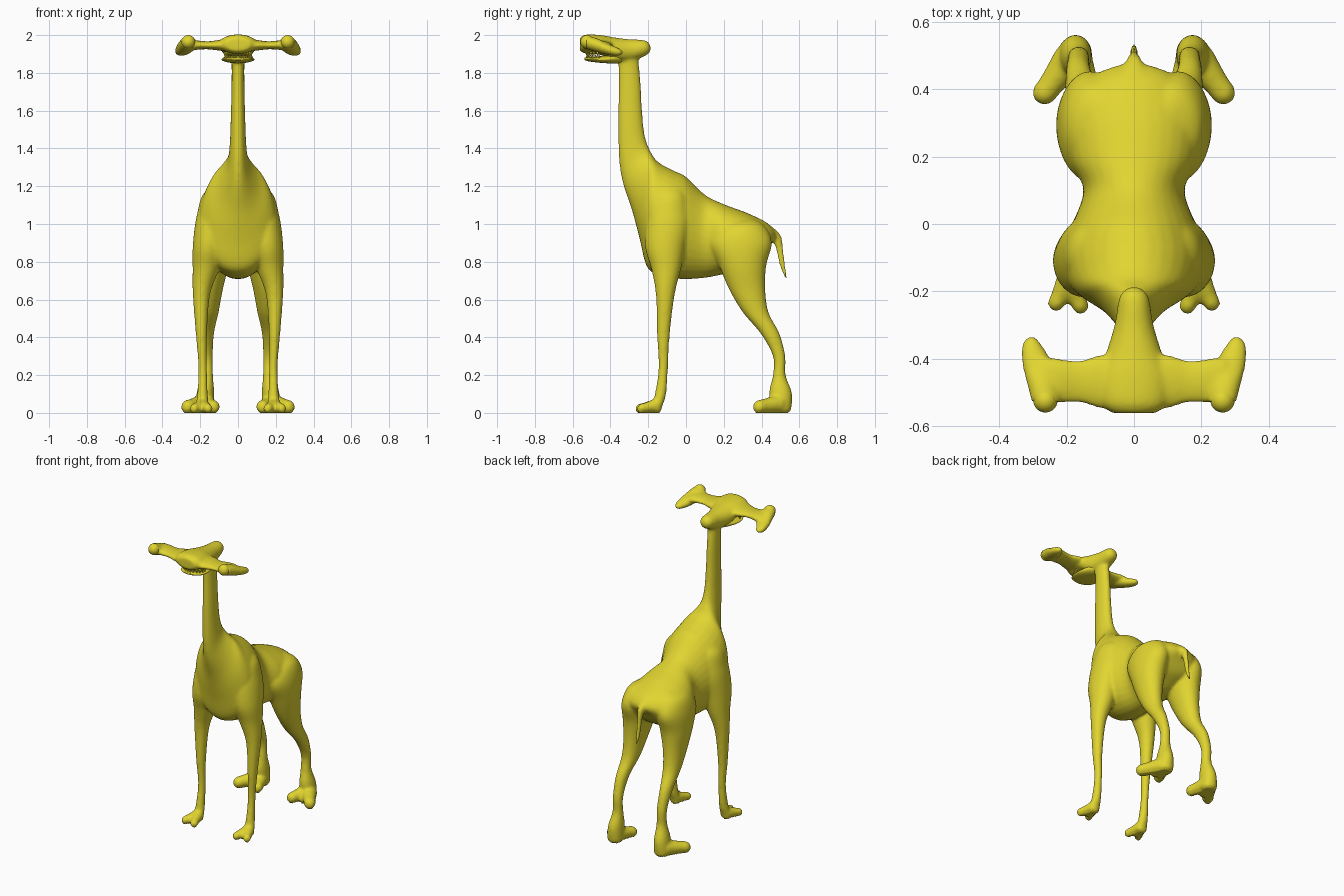
import bpy, bmesh, math
from mathutils import Vector, Matrix

skin = bpy.data.materials.new("yellow_skin")
skin.diffuse_color = (0.75, 0.66, 0.03, 1)


def spline(rings, steps=5):
    """Catmull-Rom interpolation of ring triples (centre, axis u, axis v)."""
    out, n = [], len(rings)
    for i in range(n - 1):
        quad = [rings[max(i - 1, 0)], rings[i], rings[i + 1], rings[min(i + 2, n - 1)]]
        for s in range(steps):
            t = s / steps
            w = ((-t + 2*t*t - t**3) / 2, (2 - 5*t*t + 3*t**3) / 2,
                 (t + 4*t*t - 3*t**3) / 2, (t**3 - t*t) / 2)
            out.append([sum((quad[k][j] * w[k] for k in range(4)), Vector()) for j in range(3)])
    return out + [rings[-1]]


def loft(bm, rings, mirror=False, seg=32):
    """Closed skin through elliptical rings, optionally on both sides."""
    rings = spline([[Vector(p) for p in r] for r in rings])
    for sx in ((1, -1) if mirror else (1,)):
        loops = []
        for c, u, v in rings:
            loop = []
            for k in range(seg):
                a = 2 * math.pi * k / seg
                p = c + u * math.cos(a) + v * math.sin(a)
                loop.append(bm.verts.new((p.x * sx, p.y, p.z)))
            loops.append(loop)
        for a, b in zip(loops, loops[1:]):
            for k in range(seg):
                bm.faces.new((a[k], a[(k+1) % seg], b[(k+1) % seg], b[k]))
        bm.faces.new(loops[0])
        bm.faces.new(loops[-1])


def profile(rows):
    """Rows of back y, back z, belly y, belly z, half width."""
    return [((0, (a+c)/2, (b+d)/2), (w, 0, 0), (0, (a-c)/2, (b-d)/2)) for a, b, c, d, w in rows]


def column(rows):
    """Horizontal rings: x, y, z, x radius, y radius."""
    return [((x, y, z), (rx, 0, 0), (0, ry, 0)) for x, y, z, rx, ry in rows]


def frontal(rows):
    """Rings facing y: x, y, z, x radius, z radius."""
    return [((x, y, z), (rx, 0, 0), (0, 0, rz)) for x, y, z, rx, rz in rows]


def toe(bm, start, end, r):
    """Thick at the ankle, rounded at the tip."""
    s, e = Vector(start), Vector(end)
    d = e - s
    up = Vector((0, 0, 1))
    side = d.cross(up).normalized()
    loft(bm, [(s + d*t, side*r*k, up*r*k) for t, k in
              ((-.05, .9), (.1, 1.4), (.35, 1.25), (.65, 1.05), (.85, 1), (.96, .78), (1.02, .4))], True, 20)


def finish(bm, name):
    bmesh.ops.recalc_face_normals(bm, faces=bm.faces)
    me = bpy.data.meshes.new(name)
    bm.to_mesh(me)
    bm.free()
    me.materials.append(skin)
    me.shade_smooth()
    ob = bpy.data.objects.new(name, me)
    bpy.context.collection.objects.link(ob)
    return ob


# Trunk and neck
bm = bmesh.new()
loft(bm, profile([
    (.48, .94, .44, .88, .05), (.465, .97, .40, .82, .125), (.42, 1.012, .34, .78, .178),
    (.32, 1.06, .28, .75, .203), (.20, 1.105, .18, .73, .19), (.10, 1.155, .10, .715, .15),
    (.0, 1.25, -.02, .708, .187), (-.06, 1.28, -.13, .725, .21), (-.12, 1.31, -.205, .77, .20),
    (-.16, 1.34, -.245, .92, .165), (-.18, 1.37, -.285, 1.07, .105), (-.20, 1.41, -.335, 1.22, .058),
    (-.22, 1.48, -.355, 1.35, .044), (-.232, 1.60, -.36, 1.55, .038), (-.24, 1.75, -.357, 1.74, .034),
    (-.25, 1.86, -.36, 1.86, .034), (-.25, 1.92, -.37, 1.92, .035)]))

# Skull, side bars and eye lobes
loft(bm, profile([
    (-.187, 1.945, -.187, 1.915, .015), (-.215, 1.972, -.215, 1.89, .043),
    (-.30, 1.978, -.30, 1.86, .058), (-.38, 1.988, -.38, 1.86, .082),
    (-.45, 2.0, -.45, 1.895, .10), (-.53, 2.003, -.53, 1.902, .098), (-.562, 1.985, -.562, 1.915, .065)]))
loft(bm, [((x, y, z), (0, ry, 0), (0, 0, rz)) for x, y, z, ry, rz in (
    (0, -.475, 1.945, .083, .038), (.10, -.468, 1.946, .08, .028), (.16, -.468, 1.946, .063, .021),
    (.22, -.465, 1.947, .066, .025), (.27, -.46, 1.943, .066, .028))], True)
loft(bm, frontal([
    (.262, -.53, 1.963, .042, .036), (.272, -.47, 1.946, .047, .037), (.285, -.42, 1.927, .047, .031),
    (.302, -.365, 1.912, .033, .023), (.305, -.335, 1.908, .014, .011)]), True)

# Tail
loft(bm, column([
    (0, .42, .99, .045, .03), (0, .475, .94, .025, .027), (0, .495, .87, .015, .02),
    (0, .511, .78, .013, .015), (0, .53, .712, .007, .008)]))

# Front legs
loft(bm, column([
    (.10, -.09, 1.21, .03, .05), (.115, -.09, 1.15, .075, .09), (.13, -.095, 1.06, .085, .11),
    (.143, -.10, .98, .087, .115), (.153, -.11, .87, .087, .105), (.17, -.105, .76, .07, .078),
    (.194, -.11, .62, .045, .049), (.193, -.12, .40, .029, .033), (.187, -.12, .24, .023, .025),
    (.188, -.135, .10, .028, .03), (.19, -.155, .03, .036, .028), (.19, -.155, .004, .03, .025)]), True)
for end, r in (((.241, -.254, .021), .025), ((.195, -.235, .02), .019), ((.152, -.264, .021), .025)):
    toe(bm, (.19, -.155, .04), end, r)

# Hind legs
loft(bm, column([
    (.09, .30, 1.03, .03, .05), (.11, .295, .99, .085, .12), (.13, .29, .90, .097, .165),
    (.14, .30, .78, .09, .125), (.148, .325, .65, .067, .095), (.155, .37, .53, .052, .068),
    (.165, .445, .42, .038, .05), (.165, .493, .30, .032, .033), (.165, .494, .20, .033, .034),
    (.172, .50, .11, .046, .06), (.175, .507, .03, .05, .052), (.175, .505, .004, .045, .046)]), True)
for end, r in (((.284, .365, .03), .036), ((.195, .41, .02), .026), ((.119, .368, .03), .034)):
    toe(bm, (.178, .505, .05), end, r)

# Fuse all parts into one smooth skin and flatten the soles
body = finish(bm, "body")
remesh = body.modifiers.new("fuse", 'REMESH')
remesh.mode = 'VOXEL'
remesh.voxel_size = 0.008
remesh.use_smooth_shade = True
smooth = body.modifiers.new("soften", 'SMOOTH')
smooth.factor = 0.5
smooth.iterations = 12
bpy.context.view_layer.objects.active = body
body.select_set(True)
for m in ("fuse", "soften"):
    bpy.ops.object.modifier_apply(modifier=m)
for v in body.data.vertices:
    if v.co.z < 0.006:
        v.co.z = 0

# Lower jaw
bm = bmesh.new()
loft(bm, profile([
    (-.32, 1.90, -.32, 1.86, .03), (-.36, 1.905, -.36, 1.85, .06), (-.42, 1.893, -.42, 1.851, .085),
    (-.48, 1.886, -.48, 1.856, .085), (-.52, 1.884, -.52, 1.862, .065), (-.537, 1.88, -.537, 1.868, .03)]))
finish(bm, "lower_jaw")

# Upper and lower teeth along an arc
bm = bmesh.new()
for row, z, flip in ((0, 1.888, 0), (0.5, 1.899, math.pi)):
    for i in range(11):
        a = math.pi * (i + 0.25 + row) / 11.5
        pos = Vector((.072 * math.cos(a), -.455 - .07 * math.sin(a), z))
        bmesh.ops.create_cone(bm, cap_ends=True, segments=8, radius1=.007, radius2=.001, depth=.024,
                              matrix=Matrix.Translation(pos) @ Matrix.Rotation(flip, 4, 'X'))
finish(bm, "teeth")

# Eyes
bm = bmesh.new()
for sx in (1, -1):
    bmesh.ops.create_uvsphere(bm, u_segments=24, v_segments=16, radius=.036,
                              matrix=Matrix.Translation((.263 * sx, -.524, 1.964)))
finish(bm, "eyes")
